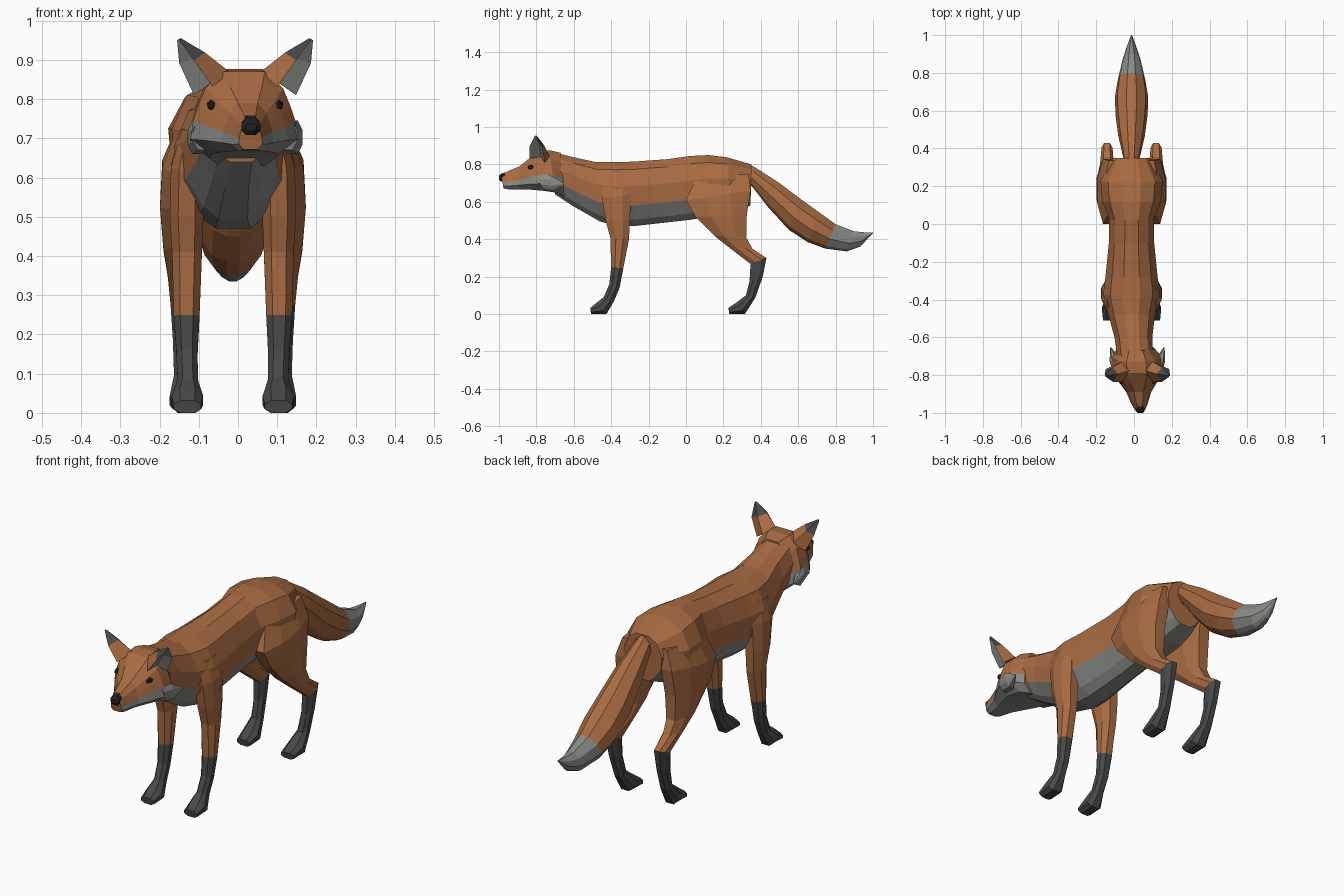
import bpy, bmesh
from mathutils import Vector

BODY_X, HEAD_X = -0.013, 0.018


def material(name, rgb):
    m = bpy.data.materials.new(name)
    m.diffuse_color = (*rgb, 1)
    return m


MATS = [material("rust_fur", (0.40, 0.15, 0.055)), material("pale_fur", (0.25, 0.26, 0.24)),
        material("dark_fur", (0.065, 0.065, 0.065)), material("black", (0.015, 0.015, 0.015))]
RUST, PALE, DARK, BLACK = range(4)


def finish(name, bm, x, mirror):
    bmesh.ops.recalc_face_normals(bm, faces=bm.faces)
    me = bpy.data.meshes.new(name)
    bm.to_mesh(me)
    bm.free()
    for m in MATS:
        me.materials.append(m)
    ob = bpy.data.objects.new(name, me)
    ob.location.x = x
    bpy.context.collection.objects.link(ob)
    if mirror:
        ob.modifiers.new("Mirror", 'MIRROR').use_mirror_merge = False
    return ob


def loft(name, rings, shape, colour, x=BODY_X, mirror=False):
    """Rings: (y, z of one edge, y, z of other edge, half width, x offset).
    Shape: half outline as (fraction between edges, fraction of width)."""
    bm = bmesh.new()
    n, loops = len(shape), []
    for y1, z1, y2, z2, w, cx in rings:
        half = [(cx, w * f, y1 + (y2 - y1) * u, z1 + (z2 - z1) * u) for u, f in shape]
        pts = [(c + d, y, z) for c, d, y, z in half] + [(c - d, y, z) for c, d, y, z in half[::-1]]
        loops.append([bm.verts.new(p) for p in pts])
    k = 2 * n
    for i in range(len(loops) - 1):
        a, b = loops[i], loops[i + 1]
        for j in range(k):
            f = bm.faces.new((a[j], a[(j + 1) % k], b[(j + 1) % k], b[j]))
            seg = min(j, k - 2 - j) if j < k - 1 else 0
            f.material_index = colour(i, seg)
    for i, l in ((0, loops[0]), (len(loops) - 2, loops[-1])):
        bm.faces.new(l).material_index = colour(i, 0)
    return finish(name, bm, x, mirror)


TORSO = [(0, .3), (.12, .75), (.38, 1), (.68, .95), (.9, .6), (1, .3)]
SKULL = [(0, .38), (.2, .72), (.42, .86), (.6, .95), (.82, 1), (1, .62)]
LIMB = [(0, .5), (.3, 1), (.7, 1), (1, .5)]
BRUSH = [(0, .3), (.25, .85), (.6, 1), (.9, .6), (1, .2)]

# Body from neck to rump, pale underneath
loft("body", [
    (-.72, .868, -.70, .64, .095, .02),
    (-.60, .838, -.60, .575, .10, .01),
    (-.48, .812, -.46, .495, .125, 0),
    (-.38, .812, -.36, .47, .150, 0),
    (-.28, .815, -.28, .47, .138, 0),
    (-.10, .828, -.10, .49, .12, 0),
    (.02, .845, .03, .505, .118, 0),
    (.12, .85, .12, .52, .155, 0),
    (.22, .838, .24, .54, .165, 0),
    (.35, .80, .345, .58, .10, 0)],
    TORSO, lambda i, s: PALE if s >= 3 and i < 9 else RUST)

# Head and muzzle, turned slightly to one side
loft("head", [
    (-.67, .862, -.65, .63, .095, -.008),
    (-.73, .876, -.70, .65, .137, -.006),
    (-.79, .870, -.77, .66, .137, -.002),
    (-.84, .830, -.83, .665, .105, .003),
    (-.89, .790, -.89, .667, .066, .007),
    (-.95, .765, -.95, .667, .044, .011),
    (-.99, .745, -.975, .672, .030, .014)],
    SKULL, lambda i, s: PALE if s >= 3 else RUST, x=HEAD_X)

# Cheek tufts
loft("cheek_tuft", [
    (-.79, .745, -.77, .670, .025, .108),
    (-.73, .745, -.71, .660, .025, .122),
    (-.655, .700, -.655, .690, .004, .140)],
    LIMB, lambda i, s: PALE, x=HEAD_X, mirror=True)

# Nose
loft("nose", [
    (-.965, .758, -.965, .715, .022, .013),
    (-.990, .750, -.990, .708, .024, .015),
    (-1.0, .738, -1.0, .718, .014, .015)],
    LIMB, lambda i, s: BLACK, x=HEAD_X)

# Eyes
bm = bmesh.new()
bmesh.ops.create_icosphere(bm, subdivisions=1, radius=1)
for v in bm.verts:
    v.co = Vector((.086 + v.co.x * .013, -.826 + v.co.y * .022, .784 + v.co.z * .014))
for f in bm.faces:
    f.material_index = BLACK
finish("eye", bm, HEAD_X, True)

# Ears: hollow cones opening forwards and outwards, dark at the tip
tip = Vector((.178, -.805, .965))
base = [Vector(p) for p in ((.130, -.755, .810), (.088, -.775, .840), (.082, -.838, .832),
                            (.038, -.775, .868), (.080, -.728, .845))]
bm = bmesh.new()
rows = []
for t in (0, .5, .9):
    row = []
    for j, p in enumerate(base):
        q = p.lerp(tip, t)
        if t == .5:
            q += Vector(((.014, .012, .004), (0, .006, 0), (0, -.014, 0), (-.006, -.004, .002), (.002, .006, 0))[j])
        row.append(bm.verts.new(q))
    rows.append(row)
for i in range(2):
    for j in range(5):
        k = (j + 1) % 5
        f = bm.faces.new((rows[i][j], rows[i][k], rows[i + 1][k], rows[i + 1][j]))
        f.material_index = PALE if j < 2 else (DARK if i else RUST)
bm.faces.new(rows[0]).material_index = RUST
bm.faces.new(rows[2]).material_index = DARK
finish("ear", bm, HEAD_X, True)

# Front legs with dark stockings and paws
loft("front_leg", [
    (-.455, .72, -.30, .73, .025, .105),
    (-.45, .62, -.295, .64, .042, .116),
    (-.43, .50, -.30, .50, .043, .118),
    (-.405, .41, -.305, .40, .038, .117),
    (-.40, .25, -.335, .245, .033, .118),
    (-.41, .16, -.355, .14, .027, .117),
    (-.44, .09, -.385, .07, .026, .115),
    (-.475, .063, -.425, 0, .040, .116),
    (-.512, .032, -.508, 0, .035, .116)],
    LIMB, lambda i, s: DARK if i >= 4 else RUST, mirror=True)

# Hind legs: thigh, hock and paw
loft("hind_leg", [
    (.06, .74, .335, .75, .030, .105),
    (.00, .61, .345, .66, .058, .122),
    (.05, .52, .325, .53, .056, .130),
    (.15, .42, .322, .41, .047, .130),
    (.225, .36, .355, .35, .037, .130),
    (.345, .268, .43, .30, .029, .130),
    (.34, .18, .41, .20, .025, .128),
    (.32, .10, .372, .09, .026, .124),
    (.27, .062, .315, 0, .041, .120),
    (.226, .032, .232, 0, .035, .118)],
    LIMB, lambda i, s: DARK if i >= 5 else RUST, mirror=True)

# Tail with a pale tip
loft("tail", [
    (.30, .81, .32, .70, .035, 0),
    (.36, .79, .355, .68, .045, 0),
    (.50, .70, .44, .57, .070, 0),
    (.62, .61, .55, .45, .085, 0),
    (.71, .545, .65, .385, .088, 0),
    (.80, .48, .745, .35, .072, 0),
    (.90, .442, .86, .335, .046, 0),
    (.955, .437, .93, .36, .025, 0),
    (1.0, .437, .998, .43, .003, 0)],
    BRUSH, lambda i, s: PALE if i >= 5 else RUST)
